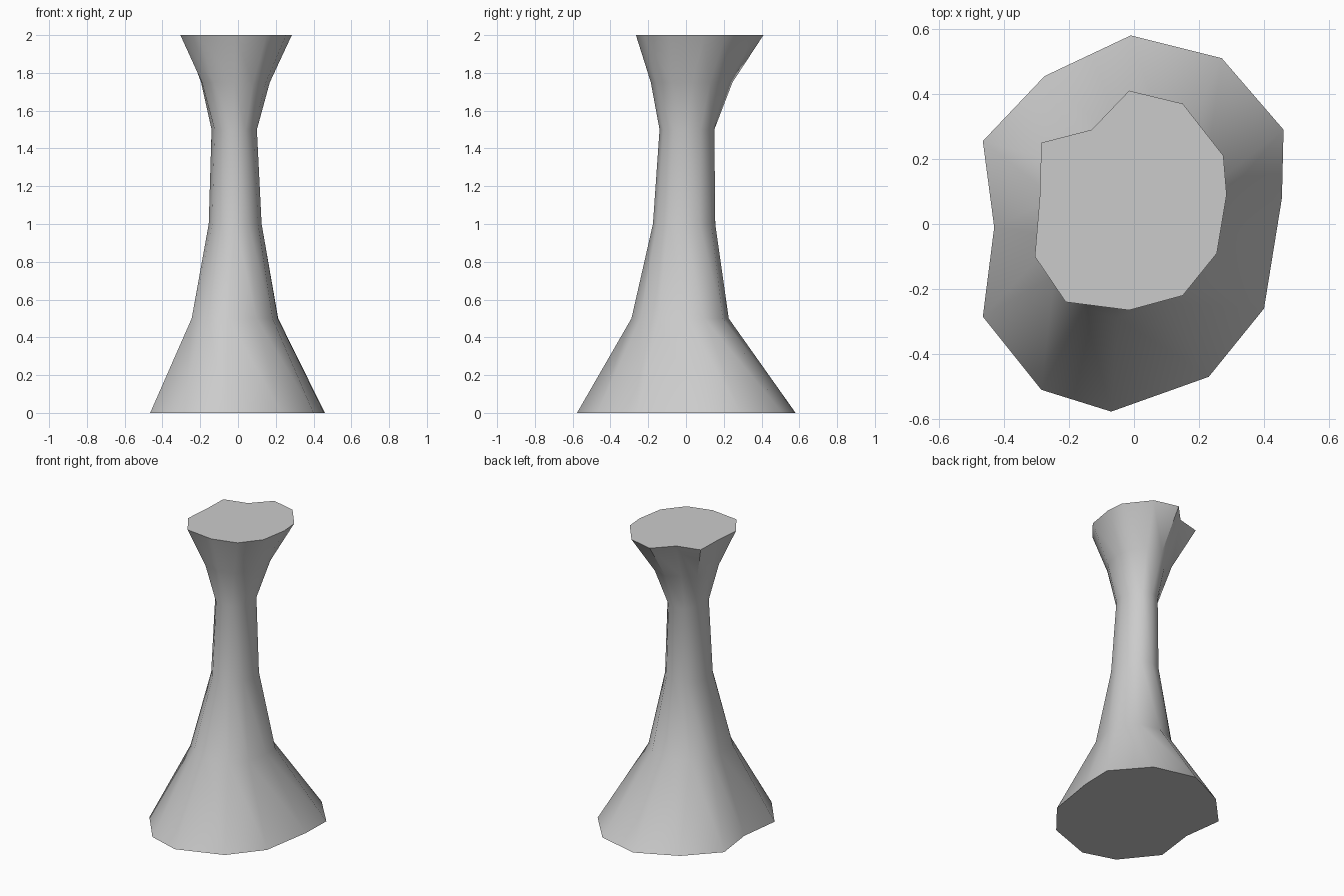
import bpy, bmesh
from math import sin, cos, pi, radians

cube = bpy.data.objects.get("Cube")
if cube:
    bpy.data.objects.remove(cube, do_unlink=True)

# Uneven foot and rim outlines, clockwise from the back
FOOT = [(-.01, .58), (.27, .51), (.46, .29), (.455, .08), (.40, -.26), (.23, -.47),
        (-.07, -.577), (-.285, -.51), (-.465, -.285), (-.43, -.01), (-.465, .255), (-.275, .455)]
RIM = [(-.015, .41), (.15, .37), (.275, .21), (.285, .09), (.255, -.09), (.15, -.22),
       (-.015, -.265), (-.21, -.24), (-.305, -.10), (-.29, .08), (-.285, .25), (-.13, .29)]
SIDES = len(FOOT)


def oval(cx, cy, rx, ry):
    return [(cx + rx * sin(2 * pi * i / SIDES), cy + ry * cos(2 * pi * i / SIDES))
            for i in range(SIDES)]


def blend(a, b, t):
    return [(p[0] + (q[0] - p[0]) * t, p[1] + (q[1] - p[1]) * t) for p, q in zip(a, b)]


def fit(points, cx, cy, scale_x, scale_y):
    return [(cx + x * scale_x, cy + y * scale_y) for x, y in points]


# Cross-sections from the foot up to the flared rim
neck = oval(-.02, .005, .12, .145)
sections = [
    (0, FOOT),
    (.5, fit(FOOT, -.015, -.032, .495, .445)),
    (1, oval(-.015, -.01, .14, .165)),
    (1.5, neck),
    (1.75, blend(neck, RIM, .37)),
    (2, RIM),
]

# Skin the sections and close both ends
bm = bmesh.new()
rings = [[bm.verts.new((x, y, z)) for x, y in pts] for z, pts in sections]
for low, high in zip(rings, rings[1:]):
    for i in range(SIDES):
        j = (i + 1) % SIDES
        bm.faces.new((low[i], low[j], high[j], high[i]))
bm.faces.new(rings[0])
bm.faces.new(rings[-1])
bmesh.ops.recalc_face_normals(bm, faces=bm.faces)
mesh = bpy.data.meshes.new("flared_pedestal")
bm.to_mesh(mesh)
bm.free()

# Plain grey material
grey = bpy.data.materials.new("light grey")
grey.use_nodes = True
colour = (.6, .6, .6, 1)
grey.diffuse_color = colour
grey.node_tree.nodes["Principled BSDF"].inputs["Base Color"].default_value = colour
mesh.materials.append(grey)

pedestal = bpy.data.objects.new("flared_pedestal", mesh)
bpy.context.collection.objects.link(pedestal)
bpy.context.view_layer.objects.active = pedestal
pedestal.select_set(True)
bpy.ops.object.shade_smooth_by_angle(angle=radians(50))
